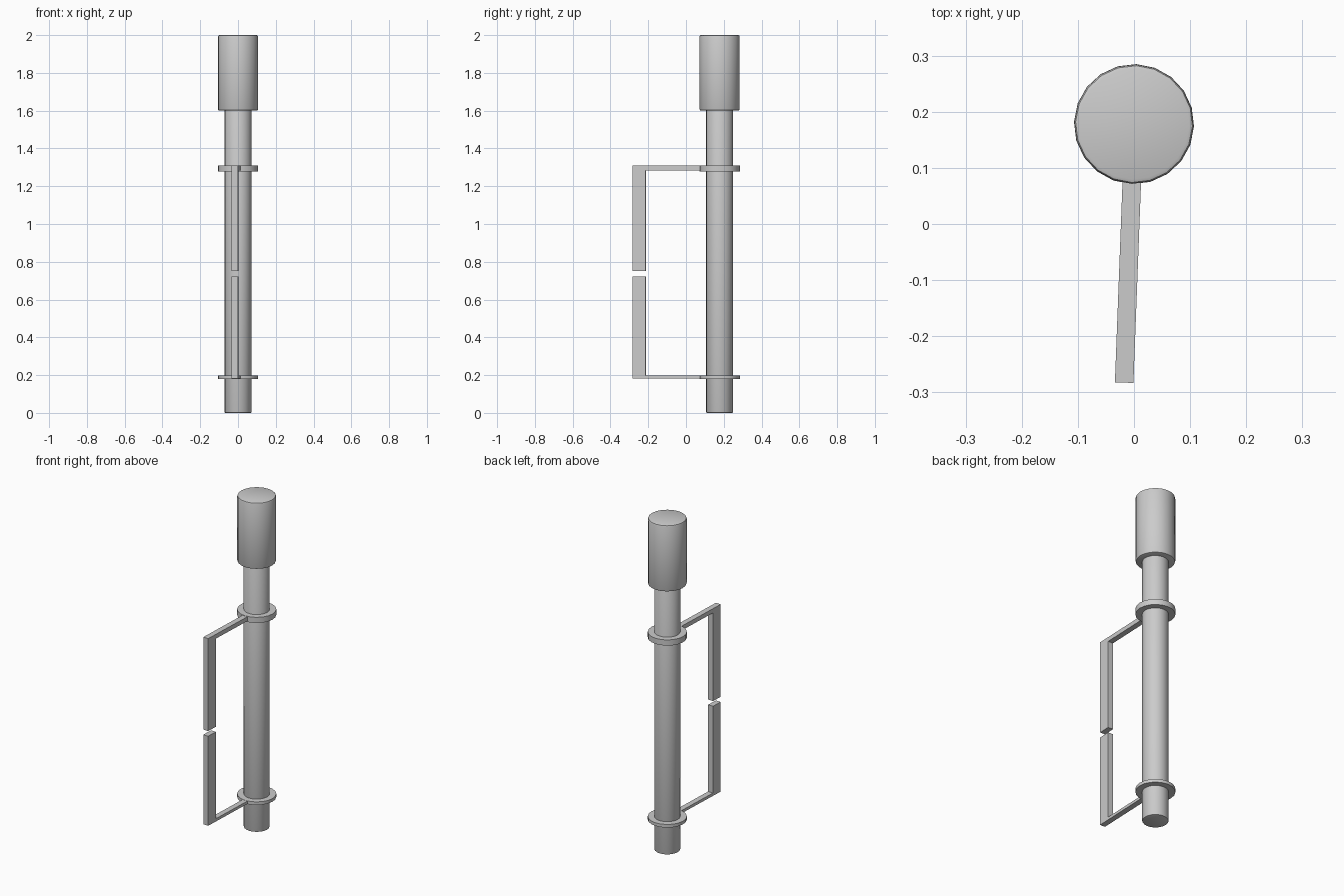
import bpy, bmesh, math
from mathutils import Matrix

if "Cube" in bpy.data.objects:
    bpy.data.objects.remove(bpy.data.objects["Cube"])

AXIS_Y = 0.178      # pole axis position
TILT = -0.038       # small twist of the bracket about the pole
SIDES = 20
PLACE = Matrix.Translation((0, AXIS_Y, 0)) @ Matrix.Rotation(TILT, 4, 'Z')


def finish(name, bm, smooth=True):
    bmesh.ops.recalc_face_normals(bm, faces=bm.faces[:])
    me = bpy.data.meshes.new(name)
    bm.to_mesh(me)
    bm.free()
    ob = bpy.data.objects.new(name, me)
    ob.matrix_world = PLACE
    bpy.context.collection.objects.link(ob)
    if smooth:
        bpy.ops.object.select_all(action='DESELECT')
        ob.select_set(True)
        bpy.context.view_layer.objects.active = ob
        bpy.ops.object.shade_smooth_by_angle(angle=math.radians(35))
    return ob


def cylinder(name, r, z0, z1, bevel=0.0):
    bm = bmesh.new()
    bmesh.ops.create_cone(bm, cap_ends=True, segments=SIDES, radius1=r, radius2=r,
                          depth=z1 - z0, matrix=Matrix.Translation((0, 0, (z0 + z1) / 2)))
    if bevel:
        rims = [e for e in bm.edges if abs(e.verts[0].co.z - e.verts[1].co.z) < 1e-5]
        bmesh.ops.bevel(bm, geom=rims, offset=bevel, segments=2, profile=0.5,
                        affect='EDGES')
    return finish(name, bm)


def bracket(name, z_out, z_in, z_end):
    # L-shaped profile in the y-z plane, extruded across x
    far, near, root, half = -0.461, -0.391, -0.055, 0.0165
    profile = [(root, z_out), (far, z_out), (far, z_end),
               (near, z_end), (near, z_in), (root, z_in)]
    bm = bmesh.new()
    face = bm.faces.new([bm.verts.new((-half, y, z)) for y, z in profile])
    ext = bmesh.ops.extrude_face_region(bm, geom=[face])
    bmesh.ops.translate(bm, vec=(2 * half, 0, 0),
                        verts=[v for v in ext['geom'] if isinstance(v, bmesh.types.BMVert)])
    return finish(name, bm, smooth=False)


# Pole and thick head
cylinder("pole", 0.071, 0.0, 1.62, 0.004)
cylinder("head", 0.1065, 1.6, 2.0, 0.008)

# Collars around the pole
cylinder("upper_collar", 0.107, 1.277, 1.311)
cylinder("lower_collar", 0.107, 0.18, 0.199)

# Two facing brackets with a narrow gap between them
bracket("upper_bracket", 1.309, 1.283, 0.752)
bracket("lower_bracket", 0.181, 0.198, 0.721)
